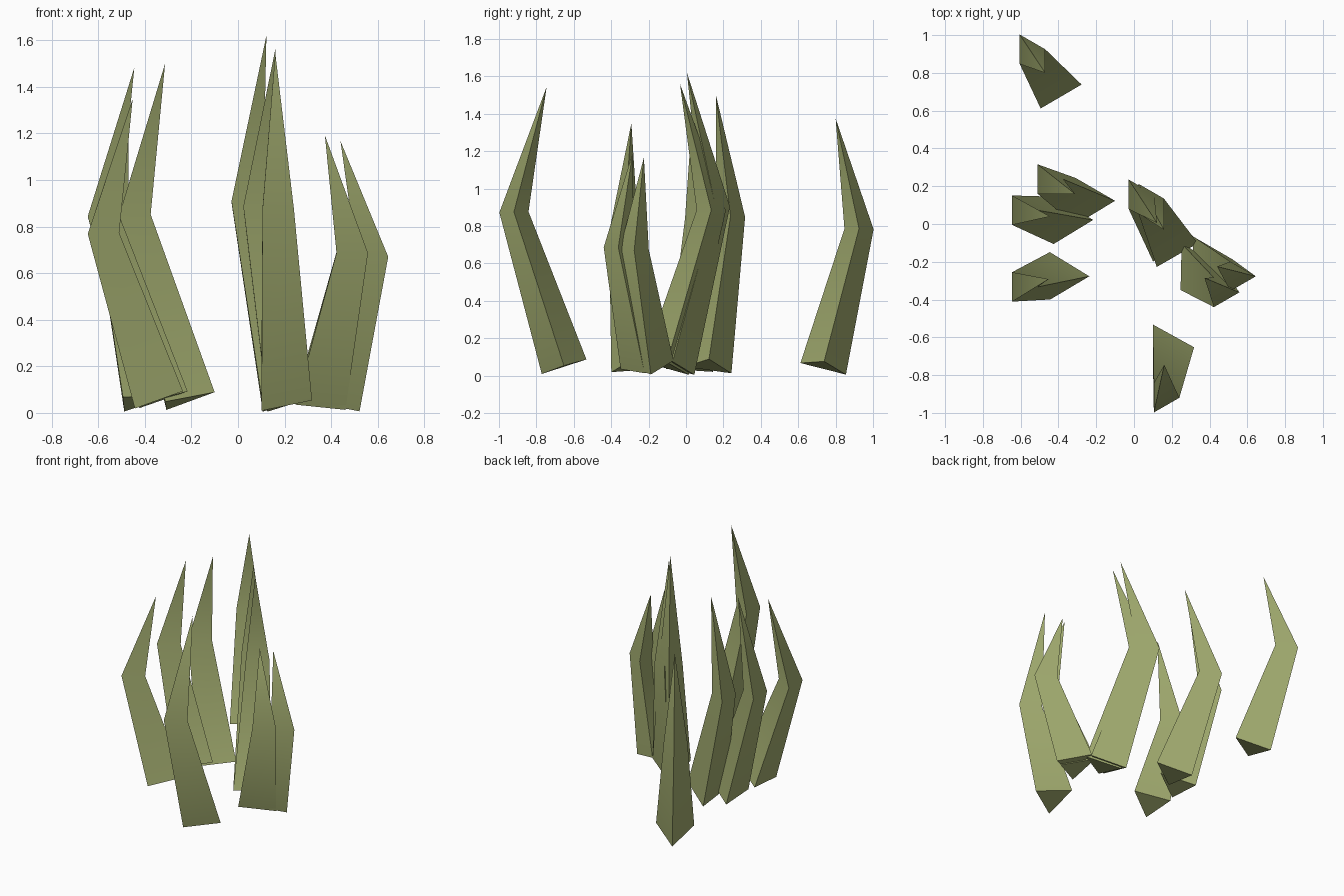
import bpy, bmesh, math
from mathutils import Vector

cube = bpy.data.objects.get("Cube")
if cube:
    bpy.data.objects.remove(cube, do_unlink=True)

# One olive colour for every blade
olive = bpy.data.materials.new("olive_green")
olive.use_nodes = True
color = (0.36, 0.41, 0.16, 1)
olive.diffuse_color = color
olive.node_tree.nodes["Principled BSDF"].inputs["Base Color"].default_value = color

BASE_RADIUS, BEND_RADIUS = 0.145, 0.09
UP = Vector((0, 0, 1))


def ring(bm, center, axis, radius):
    """Three-sided cross-section standing square to the blade axis."""
    turn = UP.rotation_difference(axis)
    corners = [Vector((math.cos(a), math.sin(a), 0)) * radius
               for a in (k * math.tau / 3 for k in range(3))]
    return [bm.verts.new(center + turn @ c) for c in corners]


def blade(name, root, bend, tip):
    """Triangular blade leaning out to a bend, then tapering back to a point."""
    root, bend, tip = Vector(root), Vector(bend), Vector(tip)
    lower, upper = (bend - root).normalized(), (tip - bend).normalized()
    bm = bmesh.new()
    bottom = ring(bm, root, lower, BASE_RADIUS)
    middle = ring(bm, bend, (lower + upper).normalized(), BEND_RADIUS)
    point = bm.verts.new(tip)
    bm.faces.new(bottom[::-1])
    for i in range(3):
        j = (i + 1) % 3
        bm.faces.new((bottom[i], bottom[j], middle[j], middle[i]))
        bm.faces.new((middle[i], middle[j], point))
    mesh = bpy.data.meshes.new(name)
    bm.to_mesh(mesh)
    bm.free()
    mesh.materials.append(olive)
    obj = bpy.data.objects.new(name, mesh)
    bpy.context.collection.objects.link(obj)
    # Soft across the bend, crisp along the long edges
    bpy.ops.object.select_all(action='DESELECT')
    obj.select_set(True)
    bpy.context.view_layer.objects.active = obj
    bpy.ops.object.shade_smooth_by_angle(angle=math.radians(45))


# Back and front single blades
blade("back_blade", (-.42, .735, .05), (-.56, .925, .785), (-.47, .80, 1.375))
blade("front_blade", (.173, -.652, .05), (.15, -.92, .875), (.16, -.745, 1.545))

# Right cluster
blade("right_blade_rear", (-.24, .12, .05), (-.465, .238, .85), (-.313, .16, 1.5))
blade("right_blade_middle", (-.355, .02, .05), (-.60, .073, .845), (-.445, .04, 1.483))
blade("right_blade_front", (-.375, -.275, .05), (-.60, -.333, .77), (-.452, -.292, 1.35))

# Tall centre pair
blade("center_blade_tall", (.175, -.075, .05), (.017, .157, .907), (.122, .005, 1.62))
blade("center_blade_short", (.195, -.105, .05), (.068, .135, .885), (.16, -.032, 1.56))

# Left pair
blade("left_blade_inner", (.32, -.225, .045), (.468, -.362, .688), (.373, -.285, 1.192))
blade("left_blade_outer", (.382, -.19, .045), (.555, -.277, .672), (.44, -.225, 1.167))
